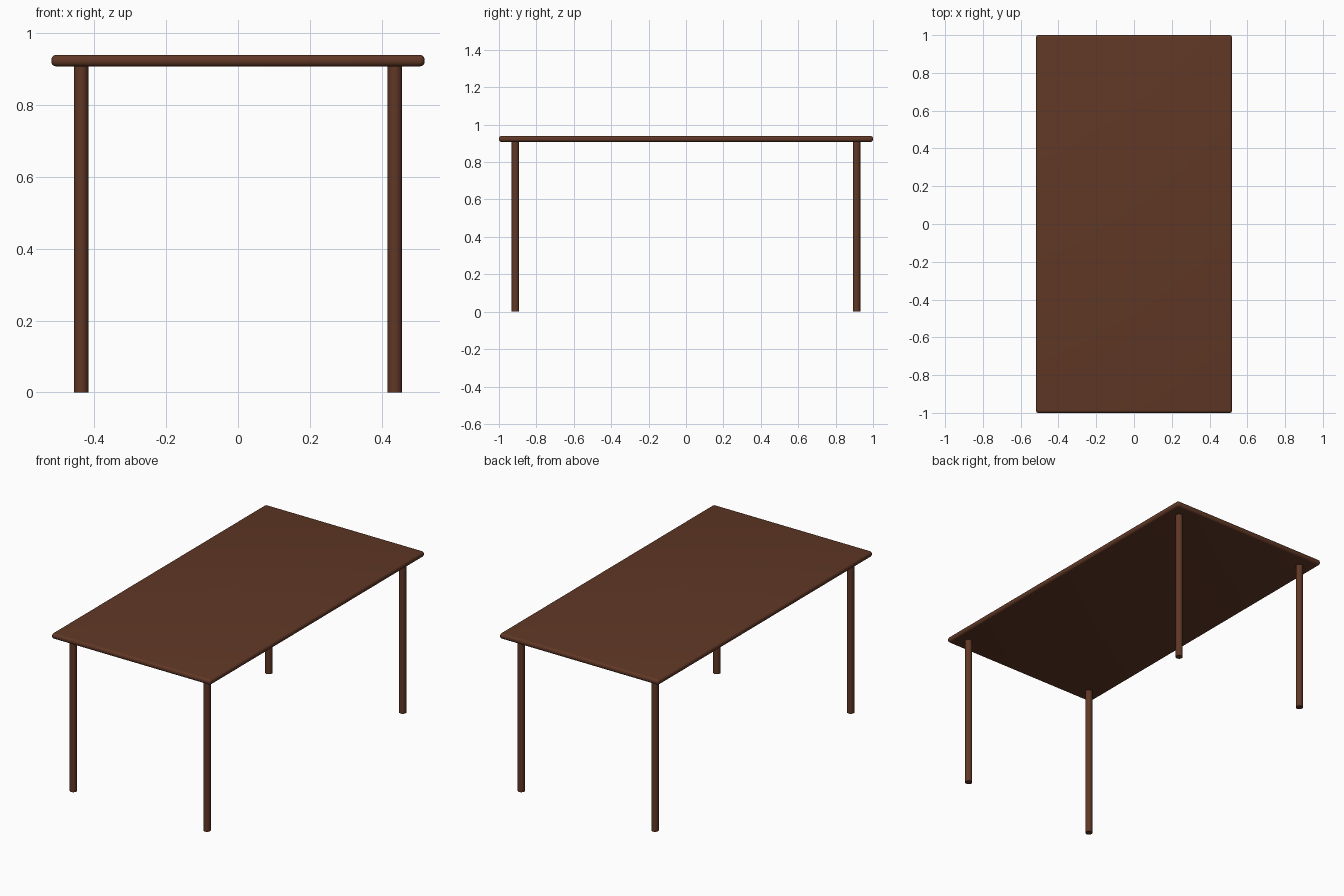
import bpy

if "Cube" in bpy.data.objects:
    bpy.data.objects.remove(bpy.data.objects["Cube"], do_unlink=True)

WIDTH, LENGTH, HEIGHT, THICK = 1.04, 2.0, 0.94, 0.032
LEG_X, LEG_Y, LEG_R = 0.437, 0.912, 0.02

# Single dark wood colour
wood = bpy.data.materials.new("dark_brown_wood")
wood.use_nodes = True
color = (0.117, 0.039, 0.019, 1.0)
wood.diffuse_color = color
wood.node_tree.nodes["Principled BSDF"].inputs["Base Color"].default_value = color


def finish(obj, name):
    obj.name = name
    obj.data.materials.append(wood)
    bpy.ops.object.shade_smooth_by_angle()


# Table top: thin slab with rounded edges
bpy.ops.mesh.primitive_cube_add(size=1, location=(0, 0, HEIGHT - THICK / 2))
top = bpy.context.object
top.scale = (WIDTH, LENGTH, THICK)
bpy.ops.object.transform_apply(location=False, rotation=False, scale=True)
bevel = top.modifiers.new("rounded_edges", "BEVEL")
bevel.width = 0.014
bevel.segments = 5
bpy.ops.object.modifier_apply(modifier=bevel.name)
finish(top, "table_top")

# Four round legs, ending at the underside of the top
leg_height = HEIGHT - THICK
for x_name, sx in (("left", 1), ("right", -1)):
    for y_name, sy in (("front", -1), ("back", 1)):
        bpy.ops.mesh.primitive_cylinder_add(
            vertices=32, radius=LEG_R, depth=leg_height,
            location=(sx * LEG_X, sy * LEG_Y, leg_height / 2))
        finish(bpy.context.object, f"{y_name}_{x_name}_leg")
